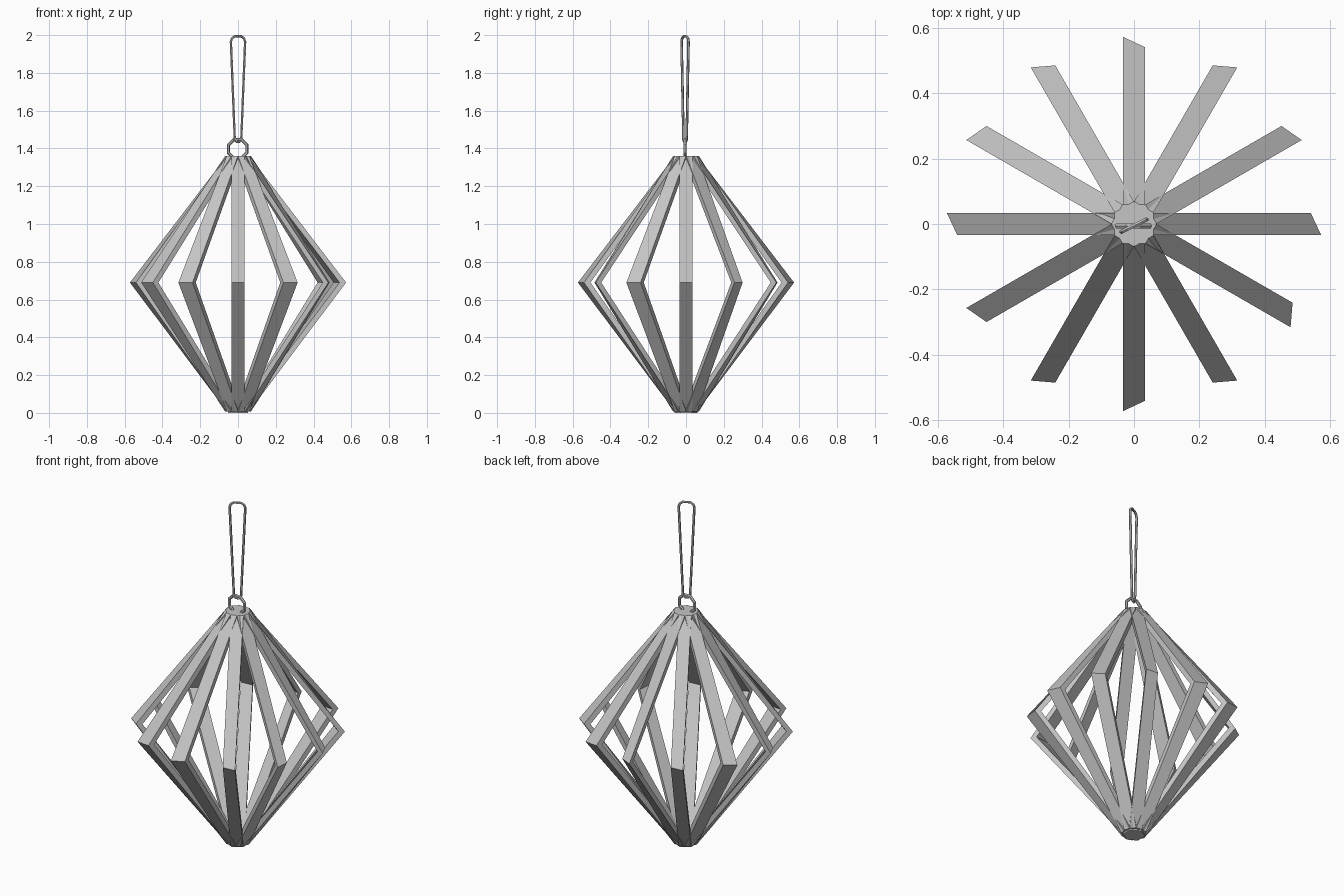
import bpy, bmesh, math
from mathutils import Matrix, Vector

cube = bpy.data.objects.get("Cube")
if cube:
    bpy.data.objects.remove(cube, do_unlink=True)

grey = bpy.data.materials.new("plain grey")
grey.use_nodes = True
colour = (0.56, 0.56, 0.56, 1)
grey.diffuse_color = colour
grey.node_tree.nodes["Principled BSDF"].inputs["Base Color"].default_value = colour

HALF_WIDTH = 0.034
TOP, MID, BOTTOM = 1.36, 0.69, 0.008
DEPTH = 0.034


def make_object(name, bm):
    bmesh.ops.recalc_face_normals(bm, faces=bm.faces)
    mesh = bpy.data.meshes.new(name)
    bm.to_mesh(mesh)
    bm.free()
    mesh.materials.append(grey)
    obj = bpy.data.objects.new(name, mesh)
    bpy.context.collection.objects.link(obj)
    return obj


def bent_rib(name, angle, skew):
    """Square bar bent at the waist, with one side reaching further out."""
    bm = bmesh.new()
    sections = []
    for radius, z, lean in ((0.06, TOP, 0), (0.556, MID, 0.016), (0.06, BOTTOM, 0)):
        corners = []
        for side, inset in ((-1, 0), (1, 0), (1, DEPTH), (-1, DEPTH)):
            r = radius + lean * side * skew - inset
            corners.append(bm.verts.new((r, side * HALF_WIDTH, z)))
        sections.append(corners)
    for a, b in zip(sections, sections[1:]):
        for i in range(4):
            j = (i + 1) % 4
            bm.faces.new((a[i], a[j], b[j], b[i]))
    bm.faces.new(sections[0])
    bm.faces.new(sections[-1])
    bm.transform(Matrix.Rotation(angle, 4, 'Z'))
    make_object(name, bm)


def hub(name, z, depth):
    """Small solid plug where the ribs meet."""
    bm = bmesh.new()
    bmesh.ops.create_cone(bm, cap_ends=True, segments=6, radius1=0.06,
                          radius2=0.06, depth=depth,
                          matrix=Matrix.Translation((0, 0, z)))
    make_object(name, bm)


def wire_loop(name, points, radius, sides, location, turn):
    """Closed wire following points in a vertical plane."""
    bm = bmesh.new()
    count = len(points)
    path = [Vector((x, 0, z)) for x, z in points]
    rings = []
    for i, p in enumerate(path):
        before = (p - path[i - 1]).normalized()
        after = (path[(i + 1) % count] - p).normalized()
        tangent = (before + after).normalized()
        outward = Vector((0, 1, 0)).cross(tangent)
        rings.append([bm.verts.new(p + radius * (
            math.cos(k * math.tau / sides) * outward
            + math.sin(k * math.tau / sides) * Vector((0, 1, 0))))
            for k in range(sides)])
    for i, a in enumerate(rings):
        b = rings[(i + 1) % count]
        for k in range(sides):
            n = (k + 1) % sides
            bm.faces.new((a[k], a[n], b[n], b[k]))
    bm.transform(Matrix.Translation(location) @ Matrix.Rotation(turn, 4, 'Z'))
    make_object(name, bm)


# Twelve ribs; each sign tells which side of the waist sticks out
for i, lean in enumerate("---+++----+-"):
    bent_rib(f"rib_{i + 1}", math.radians(30 * i), 1 if lean == "+" else -1)

# Plugs at both ends
hub("top_hub", TOP - 0.015, 0.03)
hub("bottom_hub", 0.015, 0.03)

# Hanging ring
ring = [(0.053 * math.cos((k + 0.5) * math.tau / 8),
         0.053 * math.sin((k + 0.5) * math.tau / 8)) for k in range(8)]
wire_loop("hanging_ring", ring, 0.009, 6, (-0.002, -0.006, 1.398), 0)

# Long hanging loop, mirrored across its centre line
half = [(0.008, 1.434), (0.019, 1.446), (0.042, 1.965), (0.036, 1.982), (0.02, 1.993)]
loop = half + [(-x, z) for x, z in reversed(half)]
wire_loop("hanging_loop", loop, 0.007, 6, (0, -0.005, 0), math.radians(26))
